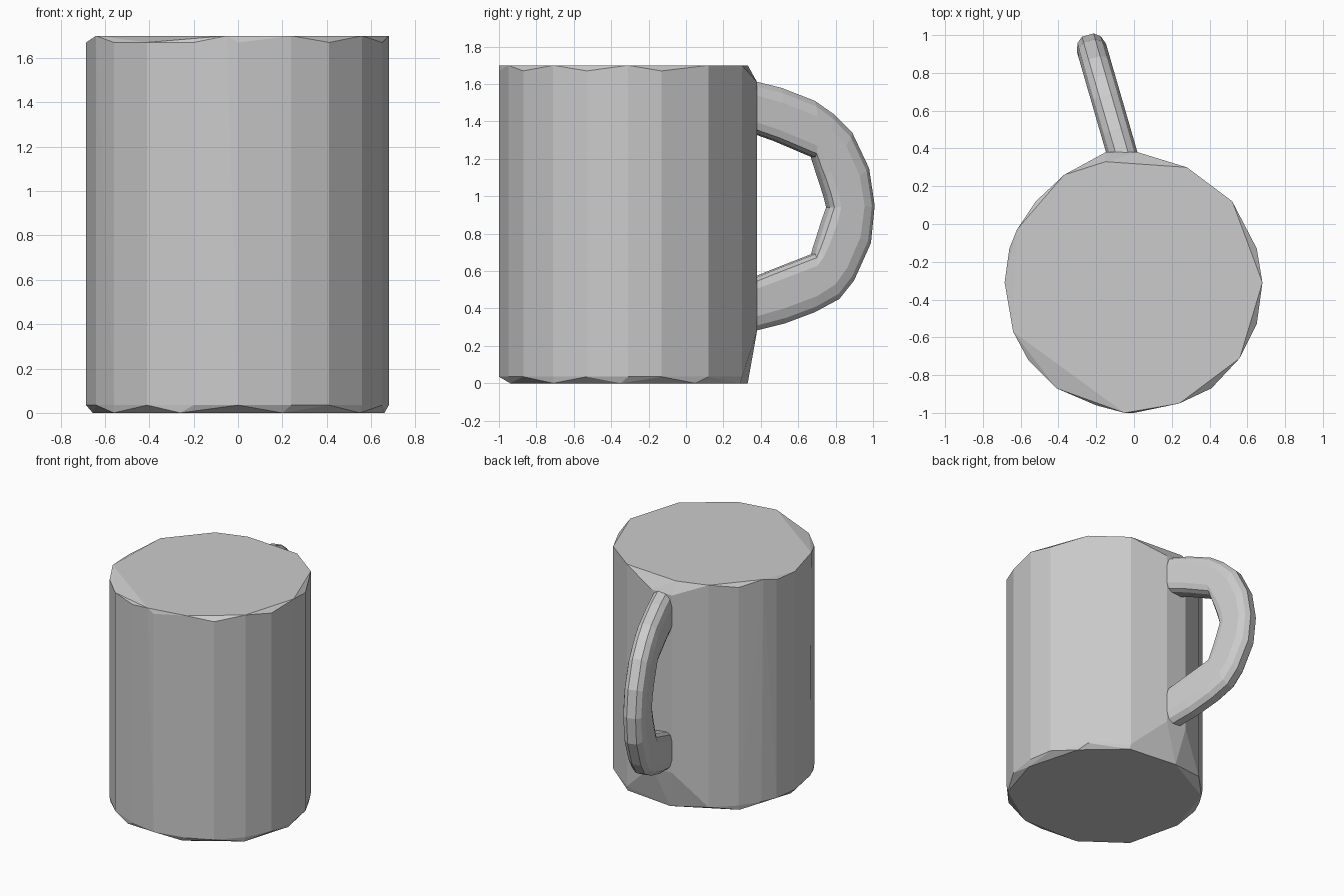
import bpy, bmesh
from mathutils import Vector

if "Cube" in bpy.data.objects:
    bpy.data.objects.remove(bpy.data.objects["Cube"])


def finish(name, bm):
    bmesh.ops.recalc_face_normals(bm, faces=bm.faces)
    me = bpy.data.meshes.new(name)
    bm.to_mesh(me)
    bm.free()
    ob = bpy.data.objects.new(name, me)
    bpy.context.collection.objects.link(ob)
    return ob


# Mug body: faceted side wall with uneven, slightly chipped rims (convex hull)
side = [(-.15, .38), (.02, .38), (.28, .30), (.52, .12), (.65, -.13), (.68, -.31),
        (.65, -.53), (.56, -.71), (.41, -.87), (.24, -.95), (0, -1), (-.2, -.96),
        (-.41, -.87), (-.56, -.72), (-.64, -.56), (-.685, -.31), (-.66, -.13),
        (-.61, -.02), (-.52, .12), (-.37, .26)]
top = [(-.15, .33), (.28, .30), (.52, .12), (.68, -.31), (.56, -.71), (.24, -.95),
       (-.05, -1), (-.64, -.57), (-.62, -.03), (-.37, .26)]
bottom = [(-.1, .33), (.28, .29), (.55, .05), (.66, -.35), (.55, -.71), (.2, -.94),
          (-.26, -.93), (-.56, -.71), (-.655, -.31), (-.52, .11)]
bm = bmesh.new()
for x, y in side:
    back = y > .35
    bm.verts.new((x, y, 1.61 if back else 1.67))
    bm.verts.new((x, y, .28 if back else .035))
for x, y in top:
    bm.verts.new((x, y, 1.7))
for x, y in bottom:
    bm.verts.new((x, y, 0))
hull = bmesh.ops.convex_hull(bm, input=bm.verts)
loose = [v for v in bm.verts if not v.link_faces]
bmesh.ops.delete(bm, geom=loose, context='VERTS')
bmesh.ops.dissolve_limit(bm, angle_limit=.01, verts=bm.verts, edges=bm.edges)
finish("mug_body", bm)

# Handle: rounded section lofted between an outer arc and an angular inner edge (y, z)
rails = [((.34, 1.62), (.34, 1.345)), ((.50, 1.58), (.48, 1.295)), ((.68, 1.51), (.68, 1.21)),
         ((.78, 1.44), (.70, 1.14)), ((.88, 1.34), (.72, 1.08)), ((.97, 1.15), (.745, 1.0)),
         ((1.0, .95), (.76, .94)), ((.98, .75), (.735, .87)), ((.89, .55), (.71, .79)),
         ((.81, .45), (.69, .73)), ((.68, .38), (.68, .69)), ((.52, .32), (.50, .62)),
         ((.34, .275), (.34, .555))]
half = [(0, .5), (.06, .85), (.2, 1), (.72, 1), (.9, .8), (1, .4)]
section = half + [(u, -w) for u, w in reversed(half)]
across = Vector((.96, .28, 0)) * .08
bm = bmesh.new()
rings = []
for outer, inner in rails:
    ring = []
    for u, w in section:
        y = inner[0] + (outer[0] - inner[0]) * u
        z = inner[1] + (outer[1] - inner[1]) * u
        x = -.065 - .29 * (y - .38)
        ring.append(bm.verts.new(Vector((x, y, z)) + across * w))
    rings.append(ring)
n = len(section)
for a, b in zip(rings, rings[1:]):
    for i in range(n):
        j = (i + 1) % n
        bm.faces.new((a[i], a[j], b[j], b[i]))
bm.faces.new(rings[0])
bm.faces.new(rings[-1])
finish("handle", bm)
